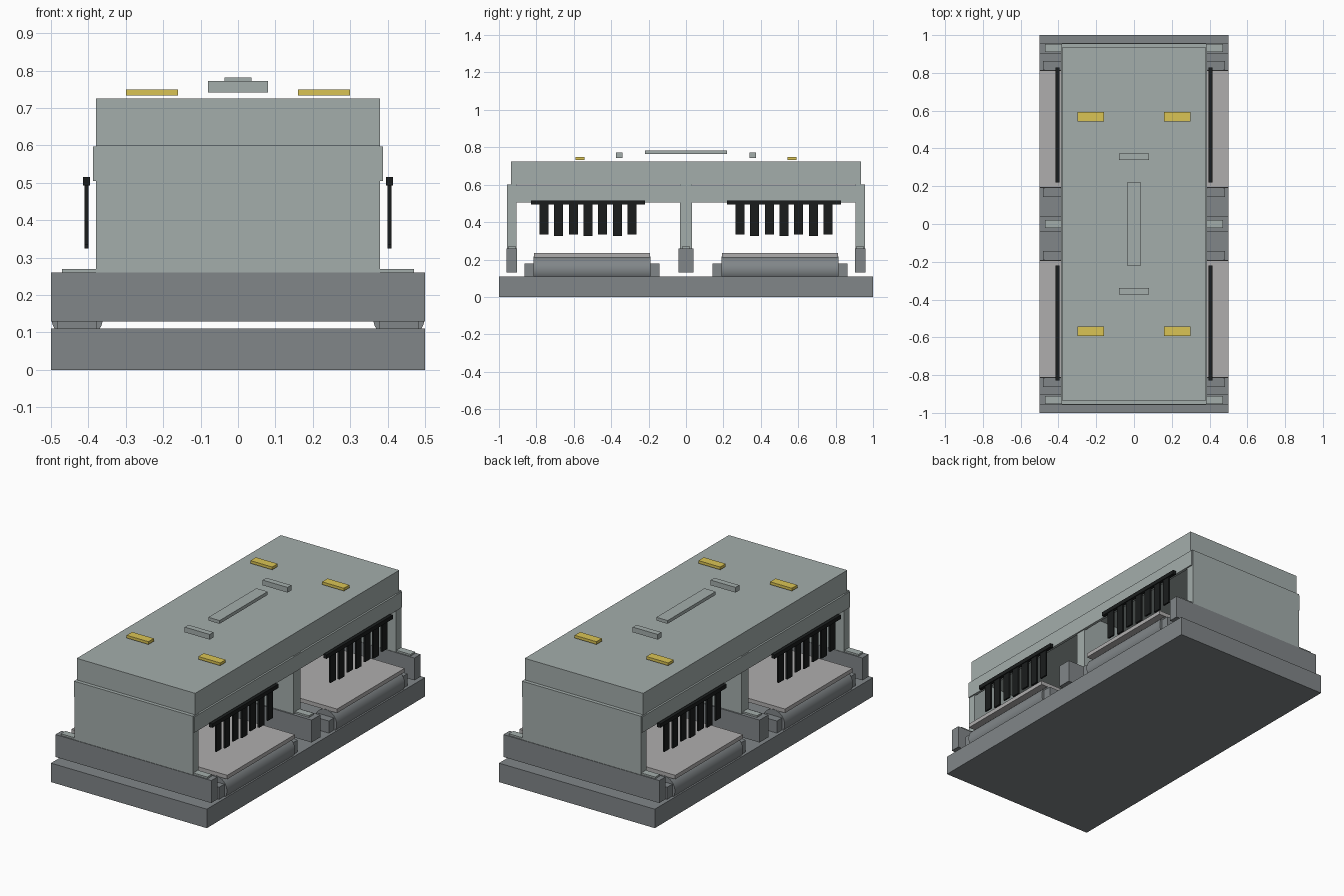
import bpy, math

if "Cube" in bpy.data.objects:
    bpy.data.objects.remove(bpy.data.objects["Cube"])


def material(name, rgb):
    m = bpy.data.materials.new(name)
    m.diffuse_color = (*rgb, 1)
    m.use_nodes = True
    m.node_tree.nodes["Principled BSDF"].inputs["Base Color"].default_value = m.diffuse_color
    return m


body = material("body_grey", (0.37, 0.42, 0.41))
frame = material("frame_grey", (0.22, 0.24, 0.25))
belt = material("belt_grey", (0.43, 0.42, 0.42))
black = material("curtain_black", (0.01, 0.012, 0.012))
yellow = material("lamp_yellow", (0.70, 0.55, 0.09))


def box(name, x, y, z, mat):
    """Box from (min, max) ranges on each axis."""
    bpy.ops.mesh.primitive_cube_add(
        size=1, location=[(a + b) / 2 for a, b in (x, y, z)])
    ob = bpy.context.object
    ob.name = name
    ob.scale = [abs(b - a) for a, b in (x, y, z)]
    bpy.ops.object.transform_apply(location=False, rotation=False, scale=True)
    ob.data.materials.append(mat)
    return ob


def around(c, half):
    return (c - half, c + half)


# Base slab
box("base", (-0.5, 0.5), (-1, 1), (0, 0.11), frame)

# Cross beams, walls and the small pads on the beam ends
for y, half_beam, half_wall in ((-0.931, 0.028, 0.025), (0, 0.04, 0.032),
                                (0.931, 0.028, 0.025)):
    box("cross_beam", (-0.5, 0.5), around(y, half_beam), (0.13, 0.26), frame)
    box("wall", (-0.38, 0.38), around(y, half_wall), (0.25, 0.6), body)
    for s in (-1, 1):
        box("beam_pad", around(s * 0.42, 0.05), around(y, 0.021), (0.258, 0.27), body)

# Roof housing with side skirts
box("roof", (-0.38, 0.38), (-0.935, 0.935), (0.6, 0.725), body)
for s in (-1, 1):
    box("side_skirt", around(s * 0.379, 0.008), (-0.952, 0.952), (0.505, 0.597), body)

# Two conveyor bays
for cy in (-0.503, 0.503):
    box("belt", (-0.5, 0.5), around(cy, 0.31), (0.212, 0.235), belt)
    for s in (-1, 1):
        # Roller and its end brackets
        bpy.ops.mesh.primitive_cylinder_add(
            vertices=32, radius=0.07, depth=0.625,
            location=(s * 0.43, cy, 0.145), rotation=(math.pi / 2, 0, 0))
        roller = bpy.context.object
        roller.name = "roller"
        roller.data.materials.append(frame)
        bpy.ops.object.shade_smooth_by_angle()
        for e in (-1, 1):
            box("roller_bracket", around(s * 0.43, 0.053),
                around(cy + e * 0.335, 0.025), (0.11, 0.18), frame)

        # Strip curtain hanging from a rail
        ry = math.copysign(0.524, cy)
        box("curtain_rail", around(s * 0.405, 0.01), around(ry, 0.304),
            (0.493, 0.516), black)
        for i in range(7):
            low = 0.335 if i % 2 == 0 else 0.325
            box("curtain_strip", around(s * 0.405, 0.005),
                around(ry + (i - 3) * 0.0787, 0.024), (low, 0.495), black)

# Roof fittings
for sy in (-1, 1):
    box("roof_bracket", (-0.08, 0.08), around(sy * 0.357, 0.017), (0.742, 0.772), body)
    for sx in (-1, 1):
        box("roof_lamp", around(sx * 0.23, 0.07), around(sy * 0.567, 0.025),
            (0.733, 0.749), yellow)
box("roof_rail", (-0.036, 0.036), (-0.22, 0.22), (0.763, 0.782), body)
